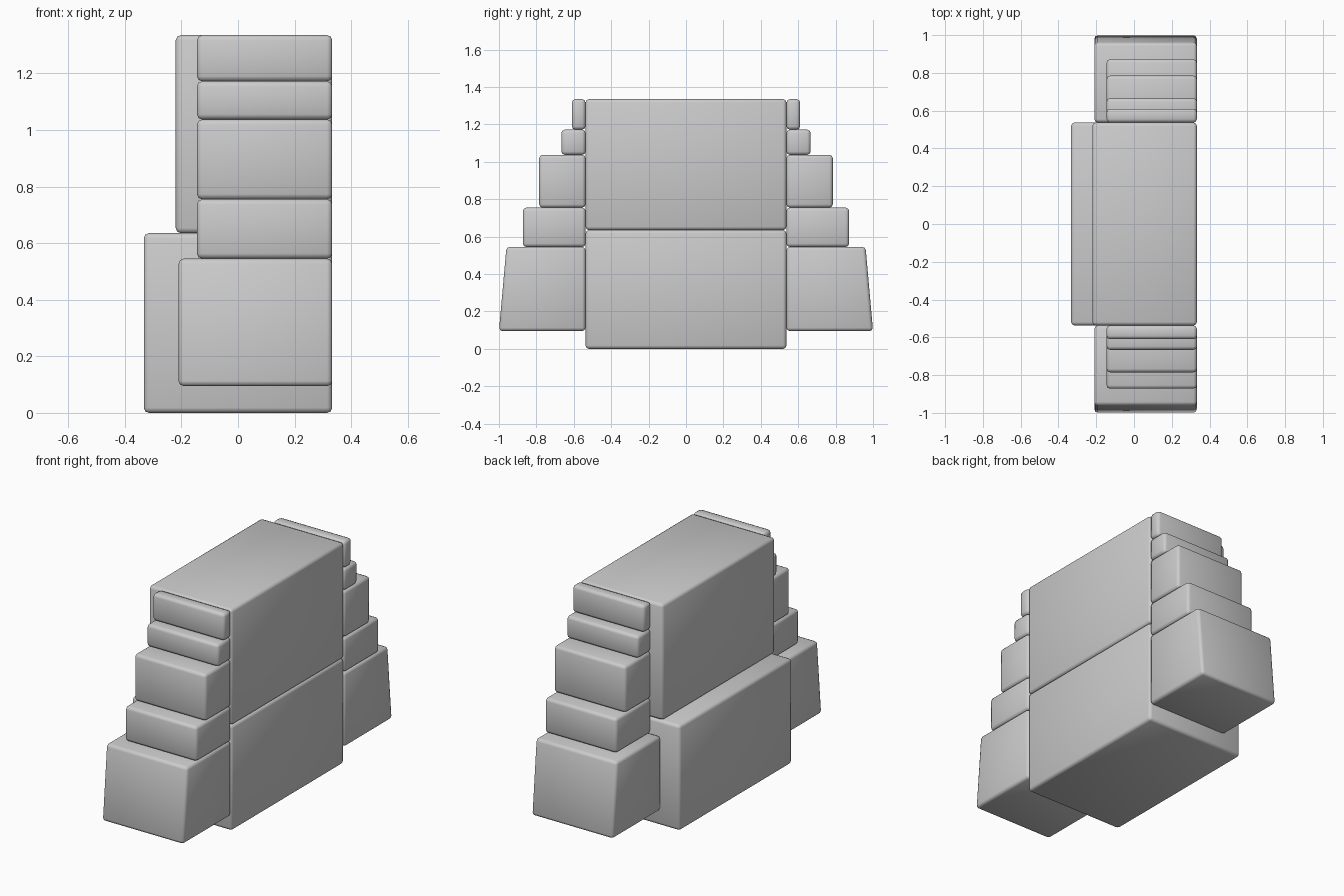
import bpy, bmesh

if "Cube" in bpy.data.objects:
    bpy.data.objects.remove(bpy.data.objects["Cube"])

BACK = 0.333    # shared flush plane on the +x side
HALF = 0.537    # half width of the central body


def block(name, x0, x1, y0, y1, z0, z1, y_top=None, bevel=0.018):
    """Rounded box; y_top moves the outer (y1) face at the top to make a taper."""
    bm = bmesh.new()
    bmesh.ops.create_cube(bm, size=1)
    for v in bm.verts:
        top, outer = v.co.z > 0, v.co.y > 0
        y = y1 if outer else y0
        if outer and top and y_top is not None:
            y = y_top
        v.co = (x1 if v.co.x > 0 else x0, y, z1 if top else z0)
    bmesh.ops.recalc_face_normals(bm, faces=bm.faces)
    bmesh.ops.bevel(bm, geom=bm.edges[:], offset=bevel, segments=2,
                    profile=0.5, affect='EDGES')
    for f in bm.faces:
        f.smooth = True
    me = bpy.data.meshes.new(name)
    bm.to_mesh(me)
    bm.free()
    ob = bpy.data.objects.new(name, me)
    bpy.context.collection.objects.link(ob)
    return ob


def mirrored(ob):
    """Repeat a side block on the other side of the body."""
    m = ob.modifiers.new("Mirror", 'MIRROR')
    m.use_axis = (False, True, False)
    m.use_mirror_merge = False


# Central body: deep lower half, shallower upper half
block("lower_body", -0.333, BACK, -HALF, HALF, 0.0, 0.635)
block("upper_body", -0.22, BACK, -HALF, HALF, 0.635, 1.335)

# Large tapered blocks at the foot of each side
mirrored(block("side_base", -0.21, BACK, HALF, 1.0, 0.095, 0.545, y_top=0.96))

# Stepped tiers shrinking upward: outer y, bottom z, top z
tiers = [(0.872, 0.545, 0.755), (0.785, 0.755, 1.037),
         (0.666, 1.037, 1.172), (0.61, 1.172, 1.335)]
for i, (y, z0, z1) in enumerate(tiers, 1):
    mirrored(block(f"side_tier_{i}", -0.145, BACK, HALF, y, z0, z1))
